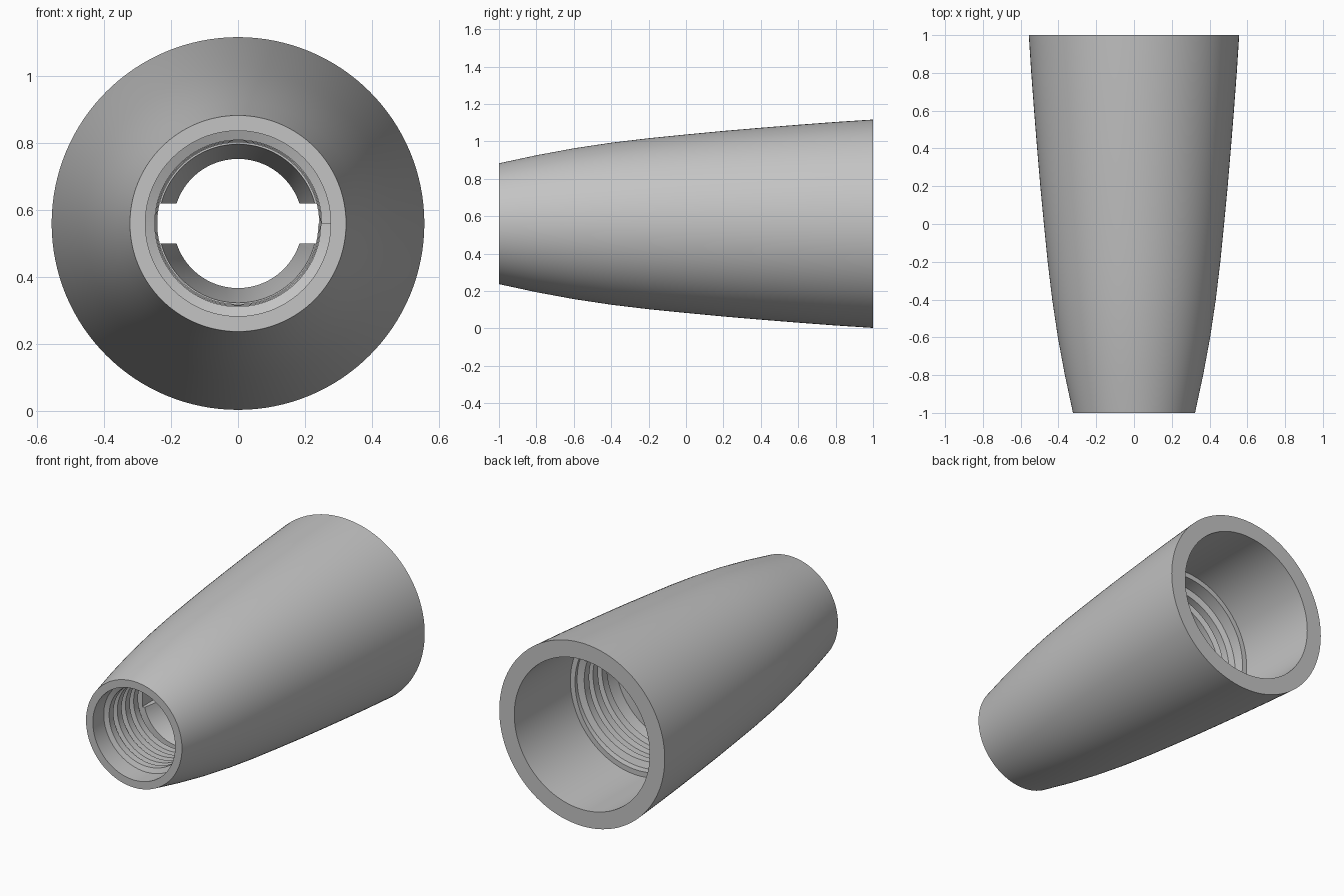
import bpy, bmesh, math

cube = bpy.data.objects.get("Cube")
if cube:
    bpy.data.objects.remove(cube, do_unlink=True)

AXIS_Z = 0.56
SEGMENTS = 128

grey = bpy.data.materials.new("mid_grey")
grey.use_nodes = True
grey.diffuse_color = (0.55, 0.55, 0.55, 1)
grey.node_tree.nodes["Principled BSDF"].inputs["Base Color"].default_value = (0.55, 0.55, 0.55, 1)


def polar(y, r, a):
    return (r * math.cos(a), y, AXIS_Z + r * math.sin(a))


def finish(name, bm):
    bmesh.ops.recalc_face_normals(bm, faces=bm.faces)
    mesh = bpy.data.meshes.new(name)
    bm.to_mesh(mesh)
    bm.free()
    obj = bpy.data.objects.new(name, mesh)
    bpy.context.collection.objects.link(obj)
    mesh.materials.append(grey)
    bpy.ops.object.select_all(action="DESELECT")
    obj.select_set(True)
    bpy.context.view_layer.objects.active = obj
    return obj


def lathe(name, profile):
    """Revolve a closed (y, radius) outline around the long axis."""
    bm = bmesh.new()
    rings = [[bm.verts.new(polar(y, r, 2 * math.pi * i / SEGMENTS)) for i in range(SEGMENTS)]
             for y, r in profile]
    for k, ring in enumerate(rings):
        after = rings[(k + 1) % len(rings)]
        for i in range(SEGMENTS):
            j = (i + 1) % SEGMENTS
            bm.faces.new((ring[i], ring[j], after[j], after[i]))
    return finish(name, bm)


def thread(name, start, end, pitch, root, crest, taper=0.0):
    """Sweep a trapezoid ridge along a helix on the bore wall."""
    bm = bmesh.new()
    steps = int((end - start) / pitch * SEGMENTS)
    section = [(-0.45, root), (-0.28, crest), (0.28, crest), (0.45, root)]
    rows = []
    for s in range(steps + 1):
        a = 2 * math.pi * s / SEGMENTS
        y = start + pitch * s / SEGMENTS
        shrink = taper * s / steps
        rows.append([bm.verts.new(polar(y + o * pitch, r - (shrink if r == crest else 0), a))
                     for o, r in section])
    for p, q in zip(rows, rows[1:]):
        for k in range(4):
            m = (k + 1) % 4
            bm.faces.new((p[k], p[m], q[m], q[k]))
    bm.faces.new(rows[0])
    bm.faces.new(rows[-1])
    return finish(name, bm)


# Curved outer shell
outer = [(-1, 0.323), (-0.8, 0.366), (-0.6, 0.403), (-0.4, 0.433), (-0.2, 0.457), (0, 0.477),
         (0.2, 0.496), (0.4, 0.513), (0.6, 0.529), (0.8, 0.544), (1, 0.557)]
# Stepped bore: rear cup, rear thread, narrow neck, front thread
bore = [(1, 0.456), (0.46, 0.456), (0.46, 0.425), (0.1, 0.405), (0.1, 0.32),
        (-0.15, 0.193), (-0.3, 0.193), (-0.57, 0.237), (-0.57, 0.277), (-1, 0.277)]
body = lathe("sleeve_body", outer + bore)

# Slot through the neck, open on both sides
bm = bmesh.new()
bmesh.ops.create_cube(bm, size=1)
for v in bm.verts:
    v.co = (v.co.x * 0.49, -0.24 + v.co.y * 0.72, AXIS_Z + v.co.z * 0.12)
cutter = finish("slot_cutter", bm)
cutter.hide_render = True
cutter.hide_viewport = True

bpy.context.view_layer.objects.active = body
slot = body.modifiers.new("neck_slot", "BOOLEAN")
slot.object = cutter
slot.operation = "DIFFERENCE"
slot.solver = "EXACT"
graph = bpy.context.evaluated_depsgraph_get()
cut_mesh = bpy.data.meshes.new_from_object(body.evaluated_get(graph))
body.modifiers.clear()
body.data = cut_mesh
bpy.data.objects.remove(cutter, do_unlink=True)

# Helical threads
front = thread("front_thread", -0.9, -0.6, 0.075, 0.28, 0.25, 0.01)
rear = thread("rear_thread", 0.15, 0.41, 0.085, 0.43, 0.385)

for obj in (body, front, rear):
    bpy.ops.object.select_all(action="DESELECT")
    obj.select_set(True)
    bpy.context.view_layer.objects.active = obj
    bpy.ops.object.shade_smooth_by_angle(angle=math.radians(25))
